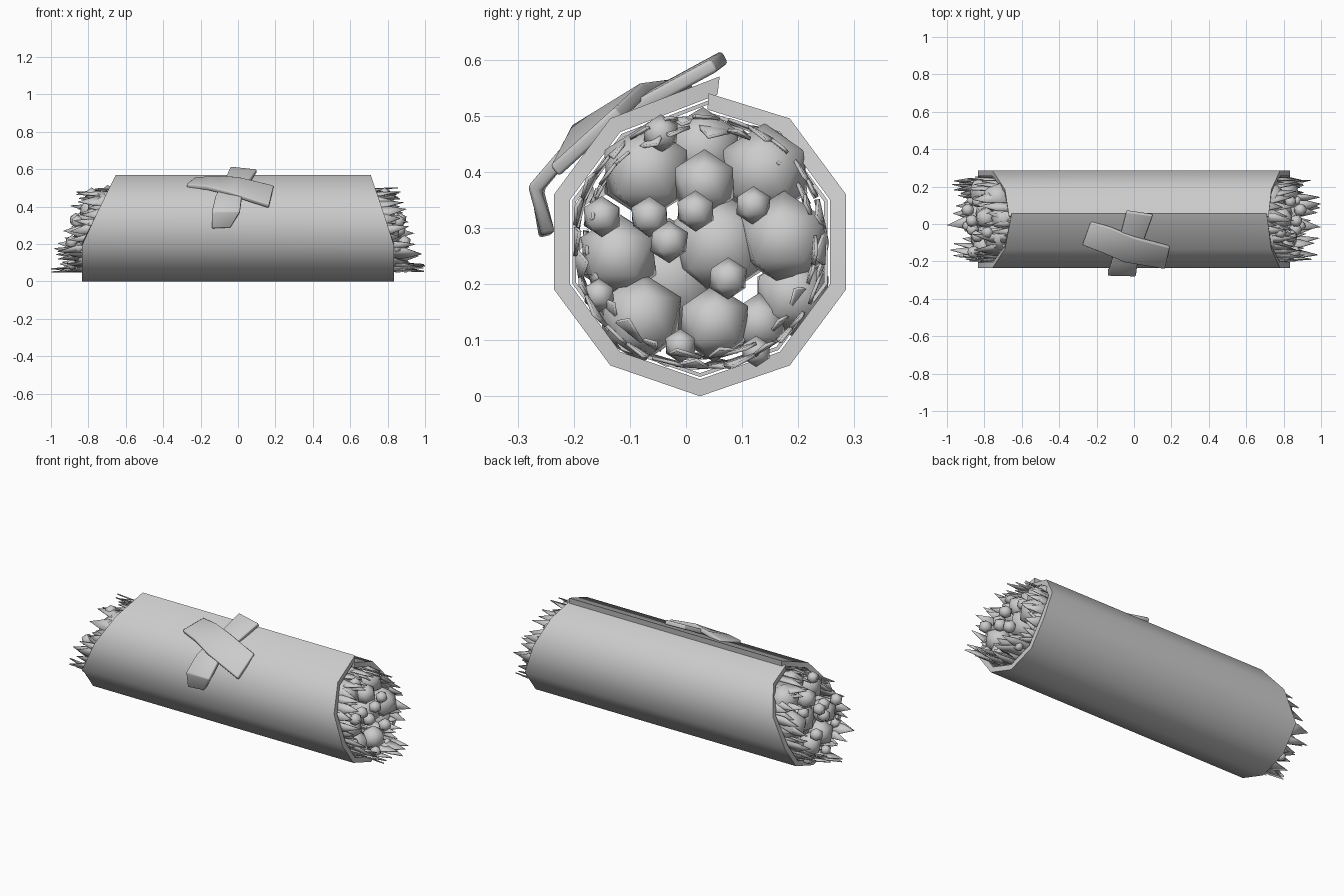
import bpy, math, random
from mathutils import Vector

random.seed(4)
if "Cube" in bpy.data.objects:
    bpy.data.objects.remove(bpy.data.objects["Cube"])

grey = bpy.data.materials.new("plain grey")
grey.use_nodes = True
COLOR = (0.6, 0.6, 0.6, 1)
grey.diffuse_color = COLOR
grey.node_tree.nodes["Principled BSDF"].inputs["Base Color"].default_value = COLOR
CY, CZ = 0.025, 0.275


def make(name, verts, faces, angle=50, thick=0, bevel=0):
    mesh = bpy.data.meshes.new(name)
    mesh.from_pydata(verts, [], faces)
    mesh.materials.append(grey)
    obj = bpy.data.objects.new(name, mesh)
    bpy.context.collection.objects.link(obj)
    bpy.ops.object.select_all(action="DESELECT")
    obj.select_set(True)
    bpy.context.view_layer.objects.active = obj
    bpy.ops.object.mode_set(mode="EDIT")
    bpy.ops.mesh.select_all(action="SELECT")
    bpy.ops.mesh.normals_make_consistent(inside=False)
    bpy.ops.object.mode_set(mode="OBJECT")
    if thick:
        mod = obj.modifiers.new("thickness", "SOLIDIFY")
        mod.thickness, mod.offset = thick, 0
    if bevel:
        mod = obj.modifiers.new("soft edge", "BEVEL")
        mod.width, mod.segments = bevel, 2
    bpy.ops.object.shade_smooth_by_angle(angle=math.radians(angle))
    return obj


# Rolled flatbread: open ten-sided profile whose last side overlaps the first
profile = [(0.04, 0.54), (0.185, 0.495), (0.285, 0.36), (0.285, 0.19), (0.185, 0.055),
           (0.025, 0), (-0.135, 0.055), (-0.235, 0.19), (-0.235, 0.36), (-0.135, 0.495),
           (0.06, 0.57)]


def end_x(z, side):
    slope = 0.34 if side > 0 else 0.49
    return side * (0.835 - slope * max(0, z - 0.2))


def rolled_sheet(name, outer, inner, inset):
    verts, faces = [], []
    for y, z in profile:
        for scale, side in ((outer, -1), (outer, 1), (inner, 1), (inner, -1)):
            verts.append((end_x(z, side) - side * inset,
                          CY + (y - CY) * scale, CZ + (z - CZ) * scale))
    for i in range(len(profile) - 1):
        a = 4 * i
        for k in range(4):
            n = (k + 1) % 4
            faces.append((a + k, a + n, a + 4 + n, a + 4 + k))
    last = len(verts) - 4
    faces += [(0, 1, 2, 3), tuple(last + k for k in range(4))]
    return make(name, verts, faces)


rolled_sheet("flatbread_wrap", 1, 0.89, 0)
rolled_sheet("leaf_lining", 0.875, 0.85, 0.015)


# Crossed tie: bands given by pairs of edge points
def band(name, pairs):
    verts = [p for pair in pairs for p in pair]
    faces = [(2 * i, 2 * i + 1, 2 * i + 3, 2 * i + 2) for i in range(len(pairs) - 1)]
    make(name, verts, faces, 50, 0.025, 0.006)


band("tie_lower_band", [
    ((-0.04, 0.07, 0.605), (0.1, 0.05, 0.59)),
    ((-0.07, -0.05, 0.54), (0.06, -0.06, 0.53)),
    ((-0.12, -0.2, 0.45), (0.02, -0.2, 0.45)),
    ((-0.14, -0.265, 0.37), (0.01, -0.27, 0.37)),
    ((-0.14, -0.25, 0.285), (-0.04, -0.245, 0.29))])
band("tie_upper_band", [
    ((-0.23, 0.015, 0.545), (-0.275, -0.11, 0.51)),
    ((-0.12, -0.02, 0.555), (-0.17, -0.15, 0.5)),
    ((0, -0.07, 0.55), (-0.05, -0.2, 0.47)),
    ((0.19, -0.12, 0.505), (0.165, -0.235, 0.4))])

# Round filling pieces: depth offset, y, z, radius
pieces = [(0, -0.07, 0.4, 0.08), (0, 0.14, 0.4, 0.08), (0.06, 0.033, 0.38, 0.056),
          (0.06, 0.175, 0.28, 0.08), (0.05, -0.12, 0.25, 0.07), (0.02, 0.06, 0.27, 0.088),
          (0.05, -0.08, 0.14, 0.075), (0.08, 0.05, 0.13, 0.064), (0.02, 0.19, 0.18, 0.068),
          (-0.03, 0.03, 0.44, 0.07), (0.04, 0.13, 0.13, 0.05), (-0.05, -0.03, 0.21, 0.1),
          (0.12, -0.15, 0.32, 0.034), (0.1, -0.065, 0.32, 0.034), (0.13, 0.017, 0.33, 0.034),
          (0.12, -0.03, 0.275, 0.035), (0.1, 0.12, 0.34, 0.032), (0.14, 0.075, 0.21, 0.035),
          (0.06, -0.045, 0.468, 0.032), (0.1, -0.155, 0.18, 0.028), (0.14, -0.01, 0.09, 0.028),
          (0.12, 0.125, 0.08, 0.026)]
for side, label in ((1, "left"), (-1, "right")):
    for i, (dx, y, z, r) in enumerate(pieces):
        x = side * (0.75 + dx - 0.1 * max(0, z - 0.2))
        bpy.ops.mesh.primitive_ico_sphere_add(subdivisions=1, radius=r * 1.08, location=(x, y, z),
                                              rotation=(0, 0, random.uniform(-0.2, 0.2)))
        obj = bpy.context.object
        obj.name = f"filling_piece_{label}_{i + 1}"
        obj.data.materials.append(grey)
        bpy.ops.object.shade_smooth()

# Shredded leaves: pointed blades lining both open ends
for side, label in ((1, "left"), (-1, "right")):
    verts, faces = [], []
    for row, count, radius in ((0, 30, 0.218), (1, 22, 0.2)):
        for i in range(count):
            a = math.tau * (i + random.uniform(-0.3, 0.3)) / count
            out = Vector((0, math.cos(a), math.sin(a)))
            across = Vector((0, -math.sin(a), math.cos(a)))
            base = Vector((0, CY, CZ)) + out * radius
            tip = 1.0 - 0.38 * max(0, base.z - 0.12) - random.uniform(0, 0.1)
            if row and i == 16:
                tip = 1.0
            w = random.uniform(0.02, 0.034)
            lean = random.uniform(-0.02, 0.02)
            n = len(verts)
            for x, width, lift in ((0.62, w, 0), (tip - 0.09, w, 0.004)):
                for s in (-1, 1):
                    verts.append(base + across * s * width + out * lift
                                 + Vector((side * (x + s * lean), 0, 0)))
            verts.append(base + across * lean + out * random.uniform(-0.015, 0.012)
                         + Vector((side * tip, 0, 0)))
            faces += [(n, n + 1, n + 3, n + 2), (n + 2, n + 3, n + 4)]
    make(f"shredded_leaves_{label}", verts, faces, 30, 0.006)
